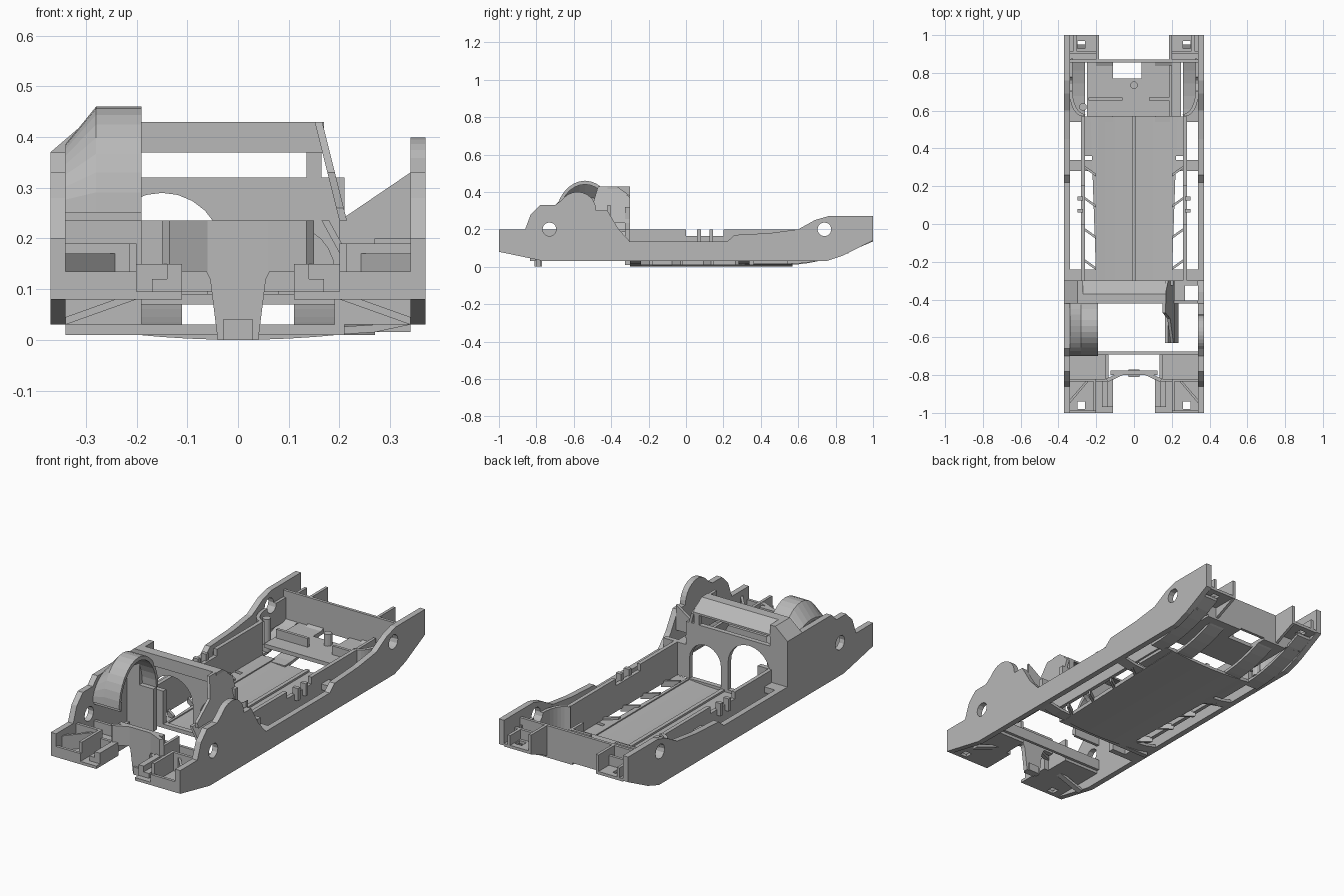
import bpy, bmesh, math
from mathutils import Vector

if "Cube" in bpy.data.objects:
    bpy.data.objects.remove(bpy.data.objects["Cube"])

# shared widths, lengthwise stations, heights and sheet thickness
HALF, SKIN, WALL, TRAY, INNER = 0.37, 0.34, 0.27, 0.2, 0.11
NOSE, BOX, BAY, HOOD, BULK, FLOOR_END, GATE, TAIL = -1, -0.82, -0.69, -0.42, -0.3, 0.57, 0.87, 1
KEEL, SILL, SHELF, LEDGE, DECK, RIM, EAVE, CREST = 0.01, 0.03, 0.08, 0.135, 0.2, 0.235, 0.37, 0.43
THIN = 0.015

grey = (0.48, 0.48, 0.48, 1)
plastic = bpy.data.materials.new("grey plastic")
plastic.use_nodes = True
plastic.diffuse_color = grey
plastic.node_tree.nodes["Principled BSDF"].inputs["Base Color"].default_value = grey


def both(part):
    """Copy a part to the other side of the centre plane."""
    mesh = part.data.copy()
    for vert in mesh.vertices:
        vert.co.x = -vert.co.x
    mesh.flip_normals()
    other = bpy.data.objects.new(part.name + "_mirrored", mesh)
    bpy.context.collection.objects.link(other)


def prism(name, outline, axis, span, twin=False):
    """Extrude a flat outline along an axis between the two ends of span."""
    place = {"x": lambda a, b, depth: Vector((depth, a, b)),
             "y": lambda a, b, depth: Vector((a, depth, b)),
             "z": lambda a, b, depth: Vector((a, b, depth))}[axis]
    start, end = span
    bm = bmesh.new()
    face = bm.faces.new([bm.verts.new(place(a, b, start)) for a, b in outline])
    made = bmesh.ops.extrude_face_region(bm, geom=[face])["geom"]
    moved = [item for item in made if isinstance(item, bmesh.types.BMVert)]
    bmesh.ops.translate(bm, vec=place(0, 0, end - start), verts=moved)
    bmesh.ops.recalc_face_normals(bm, faces=bm.faces)
    mesh = bpy.data.meshes.new(name)
    bm.to_mesh(mesh)
    bm.free()
    mesh.materials.append(plastic)
    part = bpy.data.objects.new(name, mesh)
    bpy.context.collection.objects.link(part)
    if twin:
        both(part)
    return part


def box(name, x, y, z, twin=False):
    (left, right), (front, back) = x, y
    outline = [(left, front), (right, front), (right, back), (left, back)]
    return prism(name, outline, "z", z, twin)


def sheet(name, path, axis, span, twin=False):
    """Thin sheet following a path, thickened upwards."""
    above = [(a, b + THIN) for a, b in reversed(path)]
    return prism(name, path + above, axis, span, twin)


def arc(centre, wide, high, start=0, end=math.pi, steps=12):
    angles = [start + (end - start) * i / steps for i in range(steps + 1)]
    return [(centre[0] + wide * math.cos(a), centre[1] + high * math.sin(a)) for a in angles]


def circle(centre, radius):
    return arc(centre, radius, radius, end=math.tau)[:-1]


def upsweep(start, end, low, rise, steps=6):
    """Path that curves up towards its end."""
    ramp = [i / steps for i in range(steps + 1)]
    return [(start + (end - start) * t, low + rise * t * t) for t in ramp]


def cut(part, cutters):
    """Subtract helper shapes and keep the result as plain mesh."""
    for cutter in cutters:
        cutter.hide_render = True
        modifier = part.modifiers.new("cut", "BOOLEAN")
        modifier.operation, modifier.object, modifier.solver = "DIFFERENCE", cutter, "EXACT"
    bpy.context.view_layer.update()
    graph = bpy.context.evaluated_depsgraph_get()
    mesh = bpy.data.meshes.new_from_object(part.evaluated_get(graph))
    part.modifiers.clear()
    part.data = mesh
    for cutter in cutters:
        bpy.data.objects.remove(cutter)
    return part


def axle_holes():
    return [prism("axle_hole", circle((y, DECK), 0.037), "x", (-1, 1)) for y in (-0.73, 0.74)]


# outer side panels with axle holes; only the crest differs
front_edge = [(-0.76, SILL), (NOSE, SHELF), (NOSE, DECK), (-0.86, DECK), (-0.83, 0.28), (-0.78, 0.33), (-0.7, 0.33)]
rear_edge = [(BULK, LEDGE), (0.22, LEDGE), (0.26, 0.17), (0.45, 0.18), (0.6, DECK), (0.69, 0.25), (0.76, 0.27),
             (TAIL, 0.27), (TAIL, 0.14), (0.84, 0.06), (0.75, SILL)]
left_crest = arc((-0.58, 0.3), 0.1, 0.1, math.pi * 0.8, 0) + [(HOOD, 0.3), (-0.36, DECK)]
right_crest = [(-0.66, EAVE), (BULK, EAVE)]
for name, crest, span in (("left_panel", left_crest, (SKIN, HALF)),
                          ("right_panel", right_crest, (-HALF, -SKIN))):
    cut(prism(name, front_edge + crest + rear_edge, "x", span), axle_holes())

# shallow curved floor tray with a low spine
tray_path = [(TRAY * i / 4, KEEL * (i / 4) ** 2) for i in range(-4, 5)]
sheet("floor_tray", tray_path, "y", (BULK, FLOOR_END))
box("floor_spine", x=(-KEEL, KEEL), y=(BULK, FLOOR_END), z=(KEEL, KEEL + THIN))
prism("tray_edge", [(TRAY - KEEL, BULK), (TRAY, BULK), (TRAY + SILL, FLOOR_END), (TRAY - KEEL, FLOOR_END)],
      "z", (KEEL, SILL), twin=True)

# inner walls with a notch, clips, slanted floor ribs and bridges
wall_outline = [(BULK, SILL), (FLOOR_END, SILL), (FLOOR_END, DECK), (DECK, DECK), (DECK, 0.165),
                (0, 0.165), (0, DECK), (BULK, DECK)]
prism("inner_wall", wall_outline, "x", (WALL - KEEL, WALL + KEEL), twin=True)
for y in (0.07, LEDGE):
    box("wall_clip", x=(WALL, WALL + SILL), y=(y - KEEL, y + KEEL), z=(LEDGE, DECK), twin=True)
for i in range(4):
    y = BULK + 0.07 + i * 0.165
    prism("floor_rib", [(TRAY, y - THIN), (WALL, y + 0.05 - THIN), (WALL, y + 0.05), (TRAY, y)],
          "z", (KEEL, SILL + KEEL), twin=True)
for y in (BULK + SILL, 0.31):
    around = (y - SILL, y + SILL)
    sheet("lower_bridge", [(TRAY - KEEL, KEEL), (WALL, THIN), (SKIN, SILL)], "y", around, twin=True)
    box("upper_bridge", x=(WALL, SKIN), y=around, z=(LEDGE - SILL, LEDGE), twin=True)
sheet("floor_corner", [(TRAY - KEEL, KEEL), (WALL, THIN)], "y", (0.36, FLOOR_END), twin=True)

# bulkhead with two arched openings
bulk_depth = (BULK - 0.025, BULK)
bulkhead = box("bulkhead", x=(-SKIN, TRAY + KEEL), y=bulk_depth, z=(KEEL, 0.32))
cut(bulkhead, [prism("arch", [(x + r, SILL)] + arc((x, spring), r, r) + [(x - r, SILL)], "y", (HOOD, 0))
               for x, r, spring in ((-0.15, 0.12, 0.17), (0.1, 0.09, LEDGE))])
box("bulkhead_post", x=(LEDGE, 0.165), y=bulk_depth, z=(0.3, EAVE + KEEL))
box("bulkhead_foot", x=(TRAY, SKIN), y=bulk_depth, z=(SILL, DECK), twin=True)

# hood bar and its chamfered right corner
hood_top = [(HOOD, CREST), (-EAVE, CREST), (BULK, EAVE + KEEL)]
hood_under = [(y, max(z - SILL, EAVE)) for y, z in reversed(hood_top)]
prism("hood_bar", hood_top + hood_under, "x", (BULK, 0.17))
box("hood_front", x=(BULK, 0.17), y=(HOOD, HOOD + THIN), z=(EAVE, CREST))
prism("hood_corner", [(-HALF, SILL), (-HALF, EAVE), (BULK, CREST), (BULK + SILL, CREST), (BULK + SILL, SILL)],
      "y", (HOOD, BULK))

# leaning left brace, its lower skirt and gusset
brace_outline = [(BULK, RIM), (BULK, EAVE), (-EAVE, CREST), (-0.47, CREST), (-0.5, 0.33), (-0.63, 0.26), (-0.63, RIM)]
brace = prism("left_brace", brace_outline, "x", (TRAY, TRAY + THIN))
for vert in brace.data.vertices:
    vert.co.x -= (vert.co.z - RIM) / 4
prism("left_brace_skirt", [(0.165, RIM), (0.165 + THIN, RIM), (RIM, LEDGE), (RIM - THIN, LEDGE)],
      "y", (-0.63, BULK))
prism("left_gusset", [(TRAY, DECK), (TRAY, RIM), (SKIN, 0.33), (SKIN, DECK)], "y", (HOOD, HOOD + THIN))
box("gusset_floor", x=(TRAY, WALL), y=(HOOD, BULK), z=(DECK - THIN, DECK))

# fender arch with a shoulder falling to the side panel
hub = (-0.54, 0.25)
crown = arc(hub, 0.16, DECK + KEEL, steps=16)
lining = arc(hub, 0.145, DECK - KEEL, math.pi, 0, steps=16)
prism("fender_arch", crown + lining, "x", (-0.28, KEEL - TRAY))
shoulder = prism("fender_shoulder", crown + lining, "x", (-SKIN, -0.28))
for vert in shoulder.data.vertices:
    if vert.co.x < BULK:
        vert.co.z = hub[1] + (vert.co.z - hub[1]) * 0.65
box("fender_rear_leg", x=(BULK, KEEL - TRAY), y=(HOOD, HOOD + SILL), z=(SILL, hub[1]))
box("fender_front_lip", x=(-SKIN, KEEL - TRAY), y=(BAY, BAY + THIN), z=(RIM, hub[1] + SILL))

# front cross member, side boxes and centre funnel
box("front_crossbar", x=(-SKIN, SKIN), y=(BAY, BAY + THIN), z=(SHELF + THIN, LEDGE + THIN))
box("front_box_floor", x=(0.15, SKIN), y=(BOX, BAY), z=(SHELF, SHELF + THIN), twin=True)
box("front_box_wall", x=(TRAY, SKIN), y=(BOX - THIN, BOX), z=(SHELF, DECK - KEEL), twin=True)
box("front_box_sill", x=(LEDGE, TRAY), y=(BOX - THIN, BOX), z=(SHELF, LEDGE + THIN), twin=True)
box("front_box_end", x=(LEDGE, LEDGE + THIN), y=(BOX, BAY), z=(SHELF, DECK), twin=True)
funnel_side = [(0.04, 0), (0.055, 0.12), (0.07, 0.15), (0.125, 0.15), (0.125, RIM)]
funnel_other = [(-x, z) for x, z in reversed(funnel_side)]
prism("centre_funnel", funnel_side + funnel_other, "y", (-0.8, -0.775))
prism("funnel_wing", [(0.06, -0.8), (LEDGE, BOX - THIN), (LEDGE + THIN, BOX), (0.06, -0.78)],
      "z", (LEDGE, RIM), twin=True)
box("funnel_pin", x=(-SILL, SILL), y=(-0.81, -0.77), z=(0, 0.04))

# front bumper trays with slots, steps, ribs and braces
corner = [(INNER, BOX), (SKIN, BOX), (SKIN, NOSE), (INNER, NOSE)]
bumper = prism("bumper_tray", corner, "z", (SHELF, SHELF + THIN))
both(cut(bumper, [box("slot", x=(0.26, 0.3), y=(-0.98, -0.94), z=(0, DECK))]))
for i in range(2):
    edge = INNER + i * SILL
    box("bumper_step", x=(edge, edge + SILL), y=(NOSE + SILL, BOX),
        z=(SHELF, LEDGE + THIN - i * SILL), twin=True)
box("bumper_rib", x=(TRAY, TRAY + THIN), y=(NOSE + KEEL, BOX), z=(SHELF, DECK - KEEL), twin=True)
box("bumper_lip", x=(TRAY, SKIN), y=(NOSE, NOSE + THIN), z=(SHELF, LEDGE), twin=True)
prism("bumper_brace", [(TRAY + SILL, BOX), (SKIN, -0.95), (SKIN, -0.93), (TRAY + SILL + THIN, BOX)],
      "z", (SHELF, 0.17), twin=True)
sheet("bumper_skirt", [(SKIN, SILL), (TRAY, SHELF)], "y", (BOX - THIN, BOX + THIN), twin=True)

# rear platform with a cable opening, pegs and stops
platform = box("rear_platform", x=(-0.25, 0.25), y=(FLOOR_END, GATE), z=(SHELF - KEEL, SHELF + KEEL))
cut(platform, [box("opening", x=(-INNER, 0.04), y=(0.77, TAIL), z=(0, DECK))])
prism("rear_peg", circle((0, 0.735), 0.02), "z", (SHELF, 0.15))
prism("corner_peg", circle((-WALL, 0.62), 0.02), "z", (SILL, DECK))
for name, x in (("long_stop", (-0.24, -0.06)), ("short_stop", (SHELF, TRAY))):
    box(name, x=x, y=(0.655, 0.67), z=(SHELF, LEDGE))
box("side_stop", x=(TRAY - THIN, TRAY), y=(FLOOR_END, GATE - SILL), z=(SHELF, LEDGE))

# upswept runners below the tail and curved corner walls
sheet("inner_runner", upsweep(FLOOR_END - SILL, GATE, KEEL, SHELF), "x", (INNER, TRAY), twin=True)
sheet("outer_runner", upsweep(FLOOR_END - SILL, GATE + SHELF, THIN, 0.1), "x", (WALL - KEEL, SKIN), twin=True)
bend = arc((WALL, FLOOR_END + 0.12), SKIN - WALL, 0.12, -math.pi / 2, 0, steps=8) + [(SKIN, GATE)]
corner_wall = prism("rear_corner_wall", bend + [(x - THIN, y + KEEL) for x, y in reversed(bend)],
                    "z", (SHELF, DECK))
both(cut(corner_wall, axle_holes()))

# rear wall and end brackets
box("rear_wall", x=(-SKIN, SKIN), y=(GATE - THIN, GATE), z=(SHELF, RIM))
bracket = box("rear_bracket", x=(TRAY, SKIN), y=(GATE, TAIL), z=(LEDGE, LEDGE + THIN))
both(cut(bracket, [box("slot", x=(0.26, 0.3), y=(0.93, 0.97), z=(0, RIM))]))
prism("bracket_cheek", [(GATE, SHELF), (GATE, RIM), (TAIL, RIM), (TAIL, LEDGE)],
      "x", (TRAY - THIN, TRAY), twin=True)
box("bracket_bar", x=(TRAY, SKIN), y=(GATE + SILL, GATE + SILL + THIN), z=(LEDGE, DECK), twin=True)
box("bracket_tab", x=(0.305, 0.32), y=(GATE + SILL, TAIL), z=(LEDGE, DECK), twin=True)
